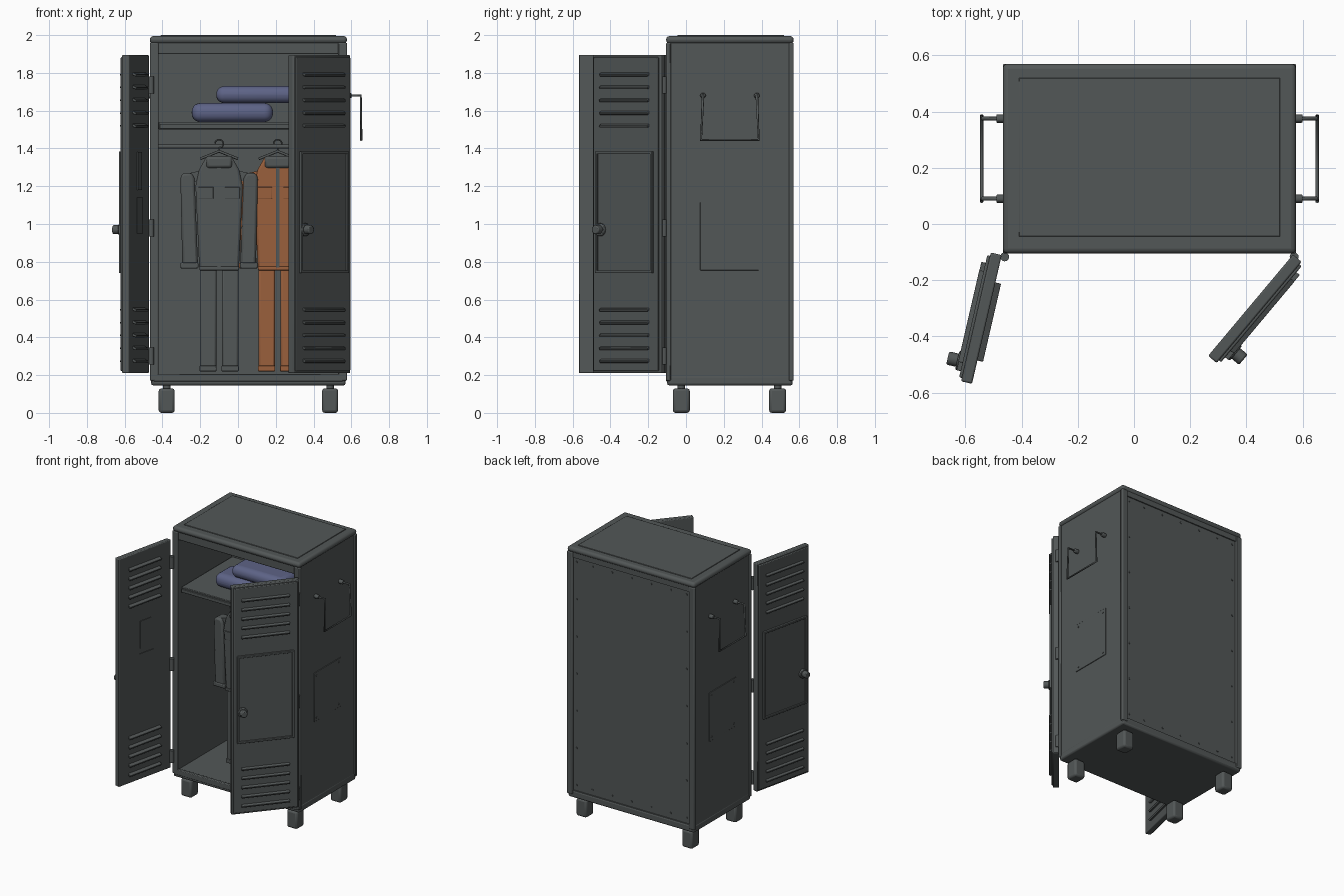
import bpy, bmesh
from math import radians, sin, cos, pi
from mathutils import Matrix, Vector

if "Cube" in bpy.data.objects:
    bpy.data.objects.remove(bpy.data.objects["Cube"])


def material(name, rgb):
    m = bpy.data.materials.new(name)
    m.use_nodes = True
    m.diffuse_color = (*rgb, 1)
    m.node_tree.nodes["Principled BSDF"].inputs["Base Color"].default_value = (*rgb, 1)
    return m


STEEL = material("steel grey", (0.085, 0.095, 0.095))
ORANGE = material("orange cloth", (0.32, 0.115, 0.045))
BLUE = material("blue cloth", (0.11, 0.125, 0.24))

CX = 0.055                                  # middle of the cabinet
HALF = 0.515                                # half its width
frame = Matrix.Identity(4)                  # current local frame for new parts


def finish(name, bm, mat, bevel=0.0, segments=2):
    bmesh.ops.recalc_face_normals(bm, faces=bm.faces)
    mesh = bpy.data.meshes.new(name)
    bm.to_mesh(mesh)
    bm.free()
    mesh.materials.append(mat)
    ob = bpy.data.objects.new(name, mesh)
    bpy.context.collection.objects.link(ob)
    ob.matrix_world = frame
    if bevel:
        mod = ob.modifiers.new("soft edges", 'BEVEL')
        mod.width, mod.segments = bevel, segments
    bpy.ops.object.select_all(action='DESELECT')
    ob.select_set(True)
    bpy.context.view_layer.objects.active = ob
    bpy.ops.object.shade_smooth_by_angle(angle=radians(35))
    return ob


def box(name, x, y, z, mat=STEEL, bevel=0.0, segments=2, tilt=0):
    """Box from three (low, high) ranges, tilted about its own x axis."""
    mid = Vector([(a + b) / 2 for a, b in (x, y, z)])
    size = [abs(b - a) for a, b in (x, y, z)]
    bm = bmesh.new()
    bmesh.ops.create_cube(bm, size=1, matrix=Matrix.Translation(mid)
                          @ Matrix.Rotation(radians(tilt), 4, 'X') @ Matrix.Diagonal((*size, 1)))
    return finish(name, bm, mat, bevel, segments)


def rod(name, a, b, r, sides=12, mat=STEEL, bevel=0.0):
    """Cylinder between two points."""
    a, b = Vector(a), Vector(b)
    bm = bmesh.new()
    turn = (b - a).to_track_quat('Z', 'Y').to_matrix().to_4x4()
    bmesh.ops.create_cone(bm, cap_ends=True, segments=sides, radius1=r, radius2=r,
                          depth=(b - a).length, matrix=Matrix.Translation((a + b) / 2) @ turn)
    return finish(name, bm, mat, bevel)


def prism(name, pts, y, mat, bevel=0.0):
    """Front outline of (x, z) points, extruded in depth."""
    bm = bmesh.new()
    f = bm.faces.new([bm.verts.new((px, y[0], pz)) for px, pz in pts])
    ext = bmesh.ops.extrude_face_region(bm, geom=[f])
    bmesh.ops.translate(bm, vec=(0, y[1] - y[0], 0),
                        verts=[v for v in ext["geom"] if isinstance(v, bmesh.types.BMVert)])
    return finish(name, bm, mat, bevel)


def tube(name, pts, r, mat=STEEL):
    curve = bpy.data.curves.new(name, 'CURVE')
    curve.dimensions = '3D'
    curve.bevel_depth, curve.bevel_resolution, curve.use_fill_caps = r, 2, True
    sp = curve.splines.new('POLY')
    sp.points.add(len(pts) - 1)
    for p, co in zip(sp.points, pts):
        p.co = (*co, 1)
    curve.materials.append(mat)
    ob = bpy.data.objects.new(name, curve)
    bpy.context.collection.objects.link(ob)
    ob.matrix_world = frame


# Cabinet shell, centred on its own axis
frame = Matrix.Translation((CX, 0, 0))
box("floor_panel", (-HALF, HALF), (-0.1, 0.565), (0.145, 0.2), bevel=0.012)
box("top_lid", (-0.522, 0.522), (-0.105, 0.57), (1.955, 1.995), bevel=0.018, segments=3)
box("lid_plate", (-0.465, 0.465), (-0.045, 0.52), (1.99, 2.0), bevel=0.003)
box("ceiling_panel", (-0.5, 0.5), (-0.08, 0.55), (1.92, 1.96))
box("back_panel", (-0.5, 0.5), (0.53, 0.555), (0.16, 1.96))
box("header_bar", (-0.5, 0.5), (-0.095, -0.07), (1.9, 1.96), bevel=0.005)
box("sill_bar", (-0.5, 0.5), (-0.105, -0.08), (0.165, 0.205), bevel=0.005)
box("back_top_strip", (-0.5, 0.5), (0.55, 0.563), (1.92, 1.96))
box("back_bottom_strip", (-0.5, 0.5), (0.55, 0.563), (0.16, 0.2))
box("shelf", (-0.475, 0.475), (-0.06, 0.53), (1.5, 1.54), bevel=0.004)
box("shelf_lip", (-0.47, 0.47), (-0.07, -0.055), (1.505, 1.53), bevel=0.003)
rod("hanging_rail", (-0.49, 0.2, 1.41), (0.49, 0.2, 1.41), 0.01)

for s, side in ((-1, "right"), (1, "left")):
    box(side + "_wall", (s * 0.48, s * 0.513), (-0.09, 0.56), (0.16, 1.96))
    for y0, y1, end in ((-0.105, -0.08, "front"), (0.545, 0.57, "back")):
        box(f"{side}_{end}_post", (s * 0.475, s * 0.522), (y0, y1), (0.17, 1.96), bevel=0.006)
    for yc, end in ((-0.025, "front"), (0.485, "back")):
        box(f"{side}_{end}_foot", (s * 0.39, s * 0.475), (yc - 0.045, yc + 0.045),
            (0, 0.13), bevel=0.014)
        rod(f"{side}_{end}_foot_stem", (s * 0.4325, yc, 0.12), (s * 0.4325, yc, 0.15), 0.02)
    # Drop handle and its mounts
    tube(side + "_handle", [(s * 0.51, 0.09, 1.68), (s * 0.595, 0.09, 1.68), (s * 0.597, 0.08, 1.445),
                            (s * 0.597, 0.385, 1.445), (s * 0.595, 0.375, 1.68),
                            (s * 0.51, 0.375, 1.68)], 0.007)
    for yc in (0.09, 0.375):
        rod(side + "_handle_mount", (s * 0.51, yc, 1.68), (s * 0.545, yc, 1.68), 0.015, bevel=0.004)
    # Riveted plate
    box(side + "_plate", (s * 0.51, s * 0.518), (0.075, 0.385), (0.755, 1.115), bevel=0.002)
    for yc in (0.1, 0.36):
        for zc in (0.78, 1.09):
            rod(side + "_plate_rivet", (s * 0.515, yc, zc), (s * 0.522, yc, zc), 0.007, 8)
    for zc in (0.3, 0.98, 1.735):
        rod(side + "_hinge", (s * 0.515, -0.117, zc - 0.045), (s * 0.515, -0.117, zc + 0.045), 0.016)
    for i in range(7):
        zc = 0.24 + i * 0.275
        rod("back_rivet", (s * 0.45, 0.55, zc), (s * 0.45, 0.56, zc), 0.007, 8)
for i in range(-2, 3):
    for zc in (0.24, 1.89):
        rod("back_rivet", (i * 0.16, 0.55, zc), (i * 0.16, 0.56, zc), 0.007, 8)

# Doors, built closed around the hinge line, then swung open
W = 0.47
for side, s, hinge, angle in (("left", -1, (0.585, -0.125), 50), ("right", 1, (-0.495, -0.105), -103)):
    frame = Matrix.Translation((*hinge, 0)) @ Matrix.Rotation(radians(angle), 4, 'Z')
    name = side + "_door"

    def part(label, u, y, z, **kw):
        return box(f"{name}_{label}", (s * u[0], s * u[1]), y, z, **kw)

    part("slab", (0, W), (-0.015, 0.025), (0.21, 1.895), bevel=0.006)
    part("skin", (0.012, W - 0.012), (-0.025, -0.01), (0.222, 1.883), bevel=0.005)
    # Framed panel
    part("panel", (0.05, 0.425), (-0.03, -0.02), (0.75, 1.375))
    for u in (0.04, 0.42):
        part("panel_stile", (u, u + 0.015), (-0.04, -0.02), (0.74, 1.385), bevel=0.003)
    for z in (0.74, 1.37):
        part("panel_rail", (0.04, 0.435), (-0.04, -0.02), (z, z + 0.015), bevel=0.003)
    # Vents
    for base in (0.275, 1.52):
        for i in range(5):
            z = base + i * 0.068
            part("vent", (0.07, 0.405), (-0.04, -0.018), (z - 0.007, z + 0.007), tilt=25, bevel=0.003)
            if side == "right":
                part("inner_vent", (0.1, 0.385), (0.018, 0.045), (z - 0.007, z + 0.007),
                     tilt=-25, bevel=0.003)
    # Knob
    k = s * 0.4
    rod(name + "_knob_base", (k, -0.02, 0.97), (k, -0.045, 0.97), 0.034, 20, bevel=0.004)
    rod(name + "_knob", (k, -0.04, 0.97), (k, -0.08, 0.97), 0.024, 20, bevel=0.006)
    if side == "right":
        part("upper_note", (0.18, 0.28), (0.024, 0.029), (1.18, 1.38))
        part("lower_note", (0.16, 0.29), (0.024, 0.029), (0.95, 1.14))


# Hanging suits: jacket, sleeves, trousers and hanger
def suit(label, x, y, cloth):
    global frame
    frame = Matrix.Translation((x, y, 0))
    half = [(0.105, 0.765), (0.125, 1.2), (0.105, 1.29), (0.065, 1.36)]
    prism(label + "_jacket", half + [(-a, b) for a, b in reversed(half)], (-0.045, 0.045), cloth, 0.012)
    box(label + "_zip", (-0.01, 0.01), (-0.052, -0.04), (0.77, 1.3))
    box(label + "_collar", (-0.07, 0.07), (-0.055, 0.055), (1.295, 1.36), bevel=0.016)
    box(label + "_belt", (-0.105, 0.105), (-0.049, 0.049), (0.755, 0.775), cloth, 0.004)
    for s in (-1, 1):
        box(label + "_pocket", (s * 0.03, s * 0.11), (-0.051, -0.04), (1.135, 1.195), cloth, 0.002)
        prism(label + "_sleeve", [(s * 0.205, 1.25), (s * 0.19, 1.27), (s * 0.145, 1.27), (s * 0.13, 1.24),
                                  (s * 0.112, 0.785), (s * 0.195, 0.785)], (-0.045, 0.045), cloth, 0.014)
        box(label + "_cuff", (s * 0.11, s * 0.205), (-0.05, 0.05), (0.765, 0.795), cloth, 0.006)
        prism(label + "_shoulder", [(s * 0.06, 1.35), (s * 0.11, 1.28), (s * 0.2, 1.26),
                                    (s * 0.14, 1.22), (s * 0.06, 1.25)], (-0.025, 0.025), cloth)
        box(label + "_leg", (s * 0.015, s * 0.102), (-0.04, 0.04), (0.23, 0.765), cloth, 0.01)
        box(label + "_hem", (s * 0.013, s * 0.104), (-0.043, 0.043), (0.22, 0.25), cloth, 0.004)
        box(label + "_crease", (s * 0.057, s * 0.061), (-0.043, -0.035), (0.29, 0.74), cloth)
        tube(label + "_hanger_arm", [(0, 0, 1.385), (s * 0.1, 0, 1.345)], 0.007)
    hook = [(0.022 * cos(a), 0.0, 1.425 + 0.022 * sin(a)) for a in (i * pi / 8 for i in range(8, -5, -1))]
    tube(label + "_hanger_hook", hook + [(0, 0, 1.385)], 0.004)


suit("grey_suit", -0.1, 0.19, STEEL)
suit("orange_suit", 0.21, 0.21, ORANGE)

# Rolled blankets on the shelf
frame = Matrix.Identity(4)
box("lower_blanket", (-0.245, 0.185), (0.06, 0.27), (1.54, 1.64), BLUE, 0.045, 5)
box("upper_blanket", (-0.115, 0.315), (0.07, 0.26), (1.64, 1.73), BLUE, 0.042, 5)
